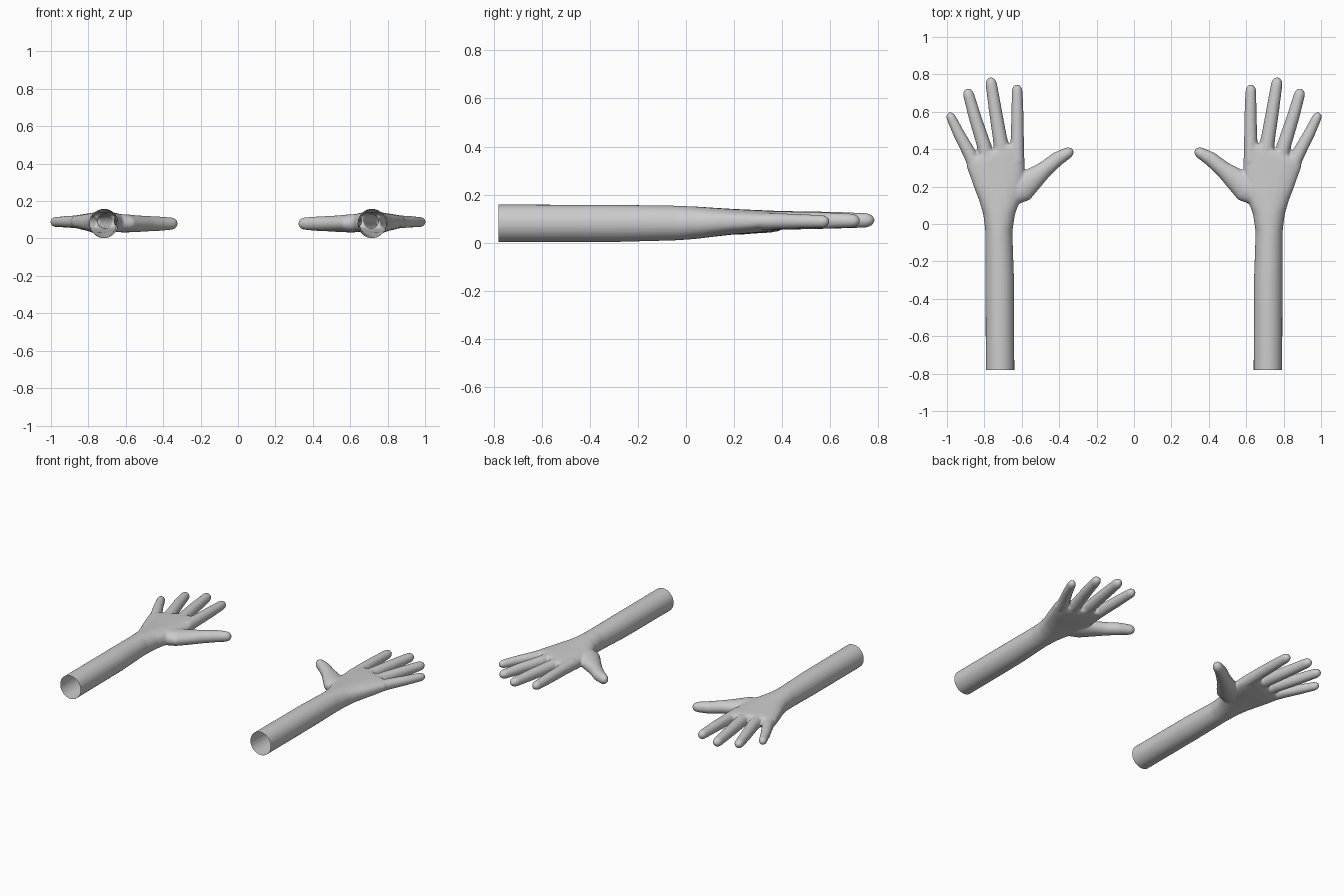
import bpy, bmesh
from math import cos, sin, pi, sqrt
from mathutils import Vector, Matrix

if "Cube" in bpy.data.objects:
    bpy.data.objects.remove(bpy.data.objects["Cube"])

N = 24
bm = bmesh.new()


def loft(rings):
    """Skin a list of point rings and cap both ends."""
    vs = [[bm.verts.new(p) for p in r] for r in rings]
    for a, b in zip(vs, vs[1:]):
        for i in range(N):
            j = (i + 1) % N
            bm.faces.new((a[i], a[j], b[j], b[i]))
    bm.faces.new(vs[0][::-1])
    bm.faces.new(vs[-1])


def section(y, x0, x1, z0, z1, shear=0.0, power=1.0):
    """Rounded cross-section facing y; shear slants it across x."""
    pts = []
    for i in range(N):
        a = 2 * pi * i / N
        c, s = cos(a), sin(a)
        dx = abs(c) ** power * (1 if c > 0 else -1) * (x1 - x0) / 2
        dz = abs(s) ** power * (1 if s > 0 else -1) * (z1 - z0) / 2
        pts.append(((x0 + x1) / 2 + dx, y + shear * dx, (z0 + z1) / 2 + dz))
    return pts


def finger(path):
    """Tapered tube with a round tip; path rows are x, y, z, radius, height radius."""
    rows = [Vector(p[:3]) for p in path]
    rad = [p[3:] for p in path]
    d = (rows[-1] - rows[-2]).normalized()
    tip, (rt, ht) = rows[-1], rad[-1]
    length = 1.35 * rt
    rows[-1] = tip - d * length
    base = rows[-1].copy()
    for t in (0.35, 0.6, 0.8, 0.93, 0.995):
        rows.append(base + d * length * t)
        k = sqrt(1 - t * t)
        rad.append((rt * k, ht * k))
    rings = []
    for i, p in enumerate(rows):
        t = (rows[min(i + 1, len(rows) - 1)] - rows[max(i - 1, 0)]).normalized()
        side = t.cross(Vector((0, 0, 1))).normalized()
        up = side.cross(t)
        r, h = rad[i]
        rings.append([p + side * r * cos(2 * pi * k / N) + up * h * sin(2 * pi * k / N)
                      for k in range(N)])
    loft(rings)


# Forearm, wrist and palm as one loft
loft([
    section(-0.84, 0.639, 0.793, 0.001, 0.159),
    section(-0.30, 0.641, 0.794, 0.002, 0.158),
    section(-0.04, 0.650, 0.795, 0.009, 0.154),
    section(0.05, 0.636, 0.806, 0.016, 0.150, 0, 0.95),
    section(0.12, 0.612, 0.826, 0.025, 0.145, 0, 0.85),
    section(0.20, 0.592, 0.852, 0.034, 0.140, -0.1, 0.75),
    section(0.29, 0.584, 0.878, 0.040, 0.136, -0.2, 0.7),
    section(0.36, 0.588, 0.895, 0.048, 0.133, -0.35, 0.7),
    section(0.395, 0.596, 0.893, 0.058, 0.127, -0.38, 0.7),
])

# Four fingers, little to index
finger([(0.835, 0.28, 0.088, 0.040, 0.036), (0.878, 0.375, 0.089, 0.036, 0.034),
        (0.935, 0.48, 0.089, 0.031, 0.030), (0.991, 0.596, 0.088, 0.026, 0.027)])
finger([(0.780, 0.32, 0.090, 0.040, 0.040), (0.802, 0.42, 0.092, 0.038, 0.038),
        (0.850, 0.57, 0.092, 0.034, 0.035), (0.894, 0.725, 0.091, 0.030, 0.030)])
finger([(0.700, 0.33, 0.091, 0.040, 0.040), (0.712, 0.43, 0.093, 0.039, 0.039),
        (0.740, 0.60, 0.093, 0.035, 0.036), (0.769, 0.785, 0.093, 0.031, 0.031)])
finger([(0.624, 0.33, 0.091, 0.038, 0.040), (0.624, 0.44, 0.093, 0.036, 0.038),
        (0.623, 0.58, 0.093, 0.033, 0.035), (0.625, 0.747, 0.092, 0.029, 0.030)])
# Thumb and its fleshy base
finger([(0.680, 0.13, 0.083, 0.045, 0.048), (0.605, 0.19, 0.081, 0.078, 0.049),
        (0.545, 0.238, 0.079, 0.062, 0.045), (0.475, 0.294, 0.079, 0.044, 0.041),
        (0.410, 0.348, 0.079, 0.039, 0.038), (0.325, 0.397, 0.080, 0.032, 0.034)])

bmesh.ops.recalc_face_normals(bm, faces=bm.faces)
mesh = bpy.data.meshes.new("right_arm")
bm.to_mesh(mesh)
bm.free()
right = bpy.data.objects.new("right_arm", mesh)
bpy.context.collection.objects.link(right)

# Fuse the parts and soften the joins
rm = right.modifiers.new("fuse", 'REMESH')
rm.mode = 'VOXEL'
rm.voxel_size = 0.007
sm = right.modifiers.new("soften", 'SMOOTH')
sm.factor = 0.5
sm.iterations = 8
dg = bpy.context.evaluated_depsgraph_get()
mesh = bpy.data.meshes.new_from_object(right.evaluated_get(dg))
right.modifiers.clear()
right.data = mesh

# Cut the forearm to length, leaving the sleeve end open
bm = bmesh.new()
bm.from_mesh(mesh)
bmesh.ops.bisect_plane(bm, geom=bm.verts[:] + bm.edges[:] + bm.faces[:],
                       plane_co=(0, -0.78, 0), plane_no=(0, -1, 0), clear_outer=True)
for f in bm.faces:
    f.smooth = True
bm.to_mesh(mesh)
bm.free()

# Mirrored left arm
left = bpy.data.objects.new("left_arm", mesh.copy())
left.data.transform(Matrix.Diagonal((-1, 1, 1, 1)))
left.data.flip_normals()
bpy.context.collection.objects.link(left)
